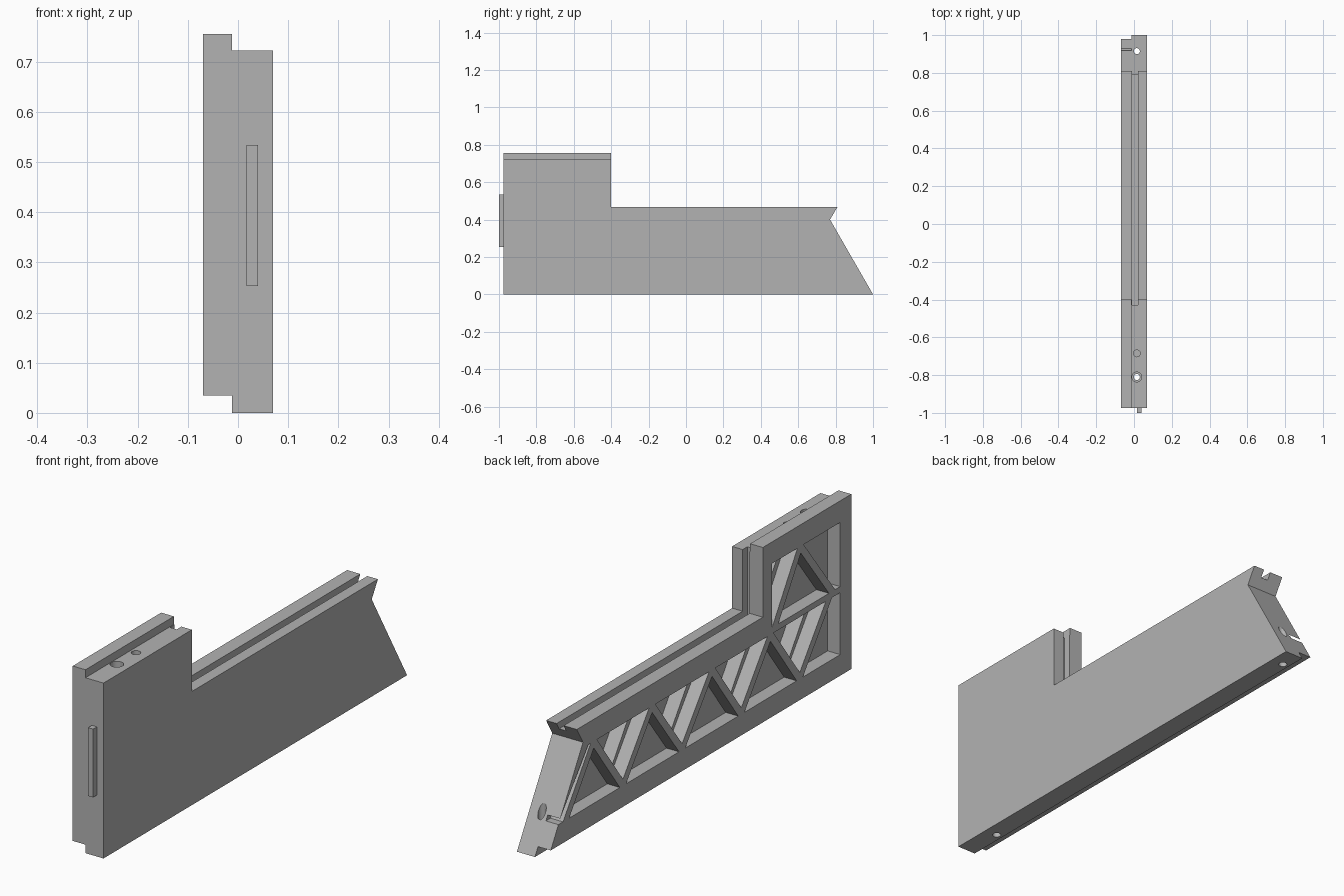
import bpy, math
from mathutils import Matrix

cube = bpy.data.objects.get("Cube")
if cube:
    bpy.data.objects.remove(cube, do_unlink=True)

grey = bpy.data.materials.new("plain grey")
grey.use_nodes = True
grey.diffuse_color = (0.45, 0.45, 0.45, 1)
grey.node_tree.nodes["Principled BSDF"].inputs["Base Color"].default_value = (0.45, 0.45, 0.45, 1)


def prism(name, outline, x0, x1):
    """Extrude a (y, z) outline along x."""
    n = len(outline)
    verts = [(x, y, z) for x in (x0, x1) for y, z in outline]
    faces = [tuple(range(n)), tuple(range(2 * n - 1, n - 1, -1))]
    faces += [(i, i + n, (i + 1) % n + n, (i + 1) % n) for i in range(n)]
    mesh = bpy.data.meshes.new(name)
    mesh.from_pydata(verts, [], faces)
    area = sum(outline[i][0] * outline[(i + 1) % n][1] - outline[(i + 1) % n][0] * outline[i][1]
               for i in range(n))
    if area > 0:
        mesh.flip_normals()
    mesh.materials.append(grey)
    obj = bpy.data.objects.new(name, mesh)
    bpy.context.collection.objects.link(obj)
    return obj


def box(name, x0, x1, y0, y1, z0, z1):
    return prism(name, [(y0, z0), (y1, z0), (y1, z1), (y0, z1)], x0, x1)


def bore(y, radius, z0, z1):
    bpy.ops.mesh.primitive_cylinder_add(vertices=32, radius=radius, depth=z1 - z0,
                                        location=(BORE_X, y, (z0 + z1) / 2))
    obj = bpy.context.object
    obj.data.materials.append(grey)
    return obj


def cut(target, cutter):
    """Subtract a cutter from the target and remove it."""
    mod = target.modifiers.new("cut", 'BOOLEAN')
    mod.operation, mod.solver, mod.object = 'DIFFERENCE', 'EXACT', cutter
    cutter.hide_render = True
    bpy.context.view_layer.objects.active = target
    bpy.ops.object.modifier_apply(modifier=mod.name)
    bpy.data.objects.remove(cutter, do_unlink=True)


LEFT, STEP, RIGHT = -0.07, -0.012, 0.07   # slab faces and rebate line
BORE_X = 0.015
LOW, MID0, MID1, HIGH = 0.122, 0.377, 0.402, 0.666   # pocket rows
DEEP = 0.045

# Slab with raised block and undercut sloping end
body = prism("panel_body", [(-0.975, 0), (1.0, 0), (0.77, 0.4), (0.81, 0.468),
                            (-0.4, 0.468), (-0.4, 0.755), (-0.975, 0.755)], LEFT, RIGHT)

# Rebates along the bottom and the top
cut(body, box("bottom_rebate", -0.2, STEP, -1.2, 1.2, -0.1, 0.035))
cut(body, box("top_rebate", STEP, 0.2, -1.2, 0.2, 0.722, 0.9))

# Groove along the lower top edge and up the block wall
cut(body, box("edge_groove", -0.01, 0.022, -0.43, 0.9, 0.44, 0.5))
cut(body, box("wall_groove", -0.01, 0.022, -0.43, -0.3, 0.45, 0.9))

# Shallow pockets in the left face
cut(body, prism("lower_pocket", [(-0.903, LOW), (0.934, LOW), (0.735, MID0), (-0.903, MID0)],
                -0.1, STEP - 0.001))
cut(body, box("upper_pocket", -0.1, STEP - 0.001, -0.903, -0.46, MID1, HIGH))

# Deeper triangular recesses between the truss members
tops = [0.70, 0.32, -0.07, -0.45, -0.83]
bottoms = [0.88, 0.51, 0.125, -0.26, -0.64]
for a, b, foot in zip(tops, tops[1:], bottoms[1:]):
    cut(body, prism("recess", [(a - 0.05, MID0), (b + 0.05, MID0), (foot, LOW + 0.05)],
                    -0.05, DEEP))
cut(body, prism("recess", [(-0.475, HIGH), (-0.595, HIGH), (-0.475, MID1 + 0.07)], -0.05, DEEP))

# Vertical bores
cut(body, bore(-0.81, 0.016, -0.1, 0.9))
cut(body, bore(-0.81, 0.026, 0.69, 0.9))
cut(body, bore(-0.685, 0.018, 0.6, 0.9))
cut(body, bore(0.915, 0.016, -0.1, 0.3))

# Diagonal truss ribs
def rib(name, y_low, y_high, z0, z1, w=0.02):
    prism(name, [(y_low - w, z0), (y_low + w, z0), (y_high + w, z1), (y_high - w, z1)],
          LEFT, STEP)


for i, top in enumerate(tops):
    rib(f"rib_falling_{i}", bottoms[i], top, LOW, MID0)
    if i + 1 < len(bottoms):
        rib(f"rib_rising_{i}", bottoms[i + 1], top, LOW, MID0)
rib("upper_rib_back", -0.48, -0.645, MID1, HIGH)
rib("upper_rib_front", -0.85, -0.645, MID1, HIGH)

# Locating tab on the front edge
box("front_tab", 0.017, 0.04, -1.0, -0.97, 0.253, 0.534)

# Smooth bores, sharp edges elsewhere
bpy.ops.object.select_all(action='DESELECT')
body.select_set(True)
bpy.context.view_layer.objects.active = body
bpy.ops.object.shade_smooth_by_angle(angle=math.radians(30))
